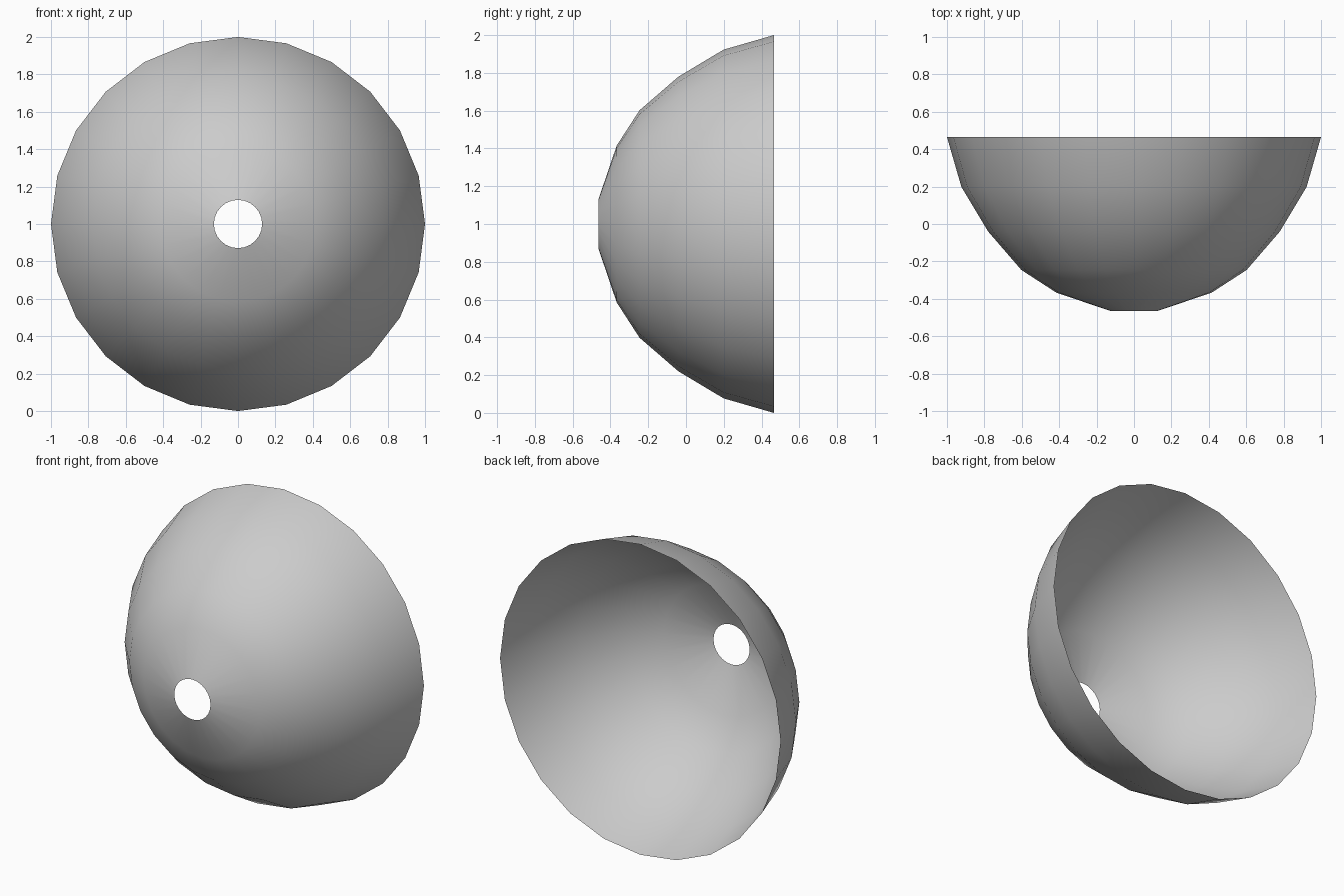
import bpy, bmesh, math

if "Cube" in bpy.data.objects:
    bpy.data.objects.remove(bpy.data.objects["Cube"])

# Profile of the bowl: (radius, y) from the small front hole to the open back rim
PROFILE = [(0.129, -0.464), (0.415, -0.367), (0.602, -0.246),
           (0.78, -0.04), (0.923, 0.199), (1.0, 0.465)]
SIDES = 24

# Bowl: thin open shell revolved around the y axis
bm = bmesh.new()
rings = []
for r, y in PROFILE:
    rings.append([bm.verts.new((r * math.sin(2 * math.pi * i / SIDES), y,
                                1 + r * math.cos(2 * math.pi * i / SIDES)))
                  for i in range(SIDES)])
for a, b in zip(rings, rings[1:]):
    for i in range(SIDES):
        j = (i + 1) % SIDES
        face = bm.faces.new((a[i], a[j], b[j], b[i]))
        face.smooth = True
bm.normal_update()
# Make the normals point outwards (away from the bowl's axis)
if sum(f.normal.x * f.calc_center_median().x for f in bm.faces) < 0:
    bmesh.ops.reverse_faces(bm, faces=bm.faces[:])

mesh = bpy.data.meshes.new("bowl_shell")
bm.to_mesh(mesh)
bm.free()
bowl = bpy.data.objects.new("bowl_shell", mesh)
bpy.context.collection.objects.link(bowl)
